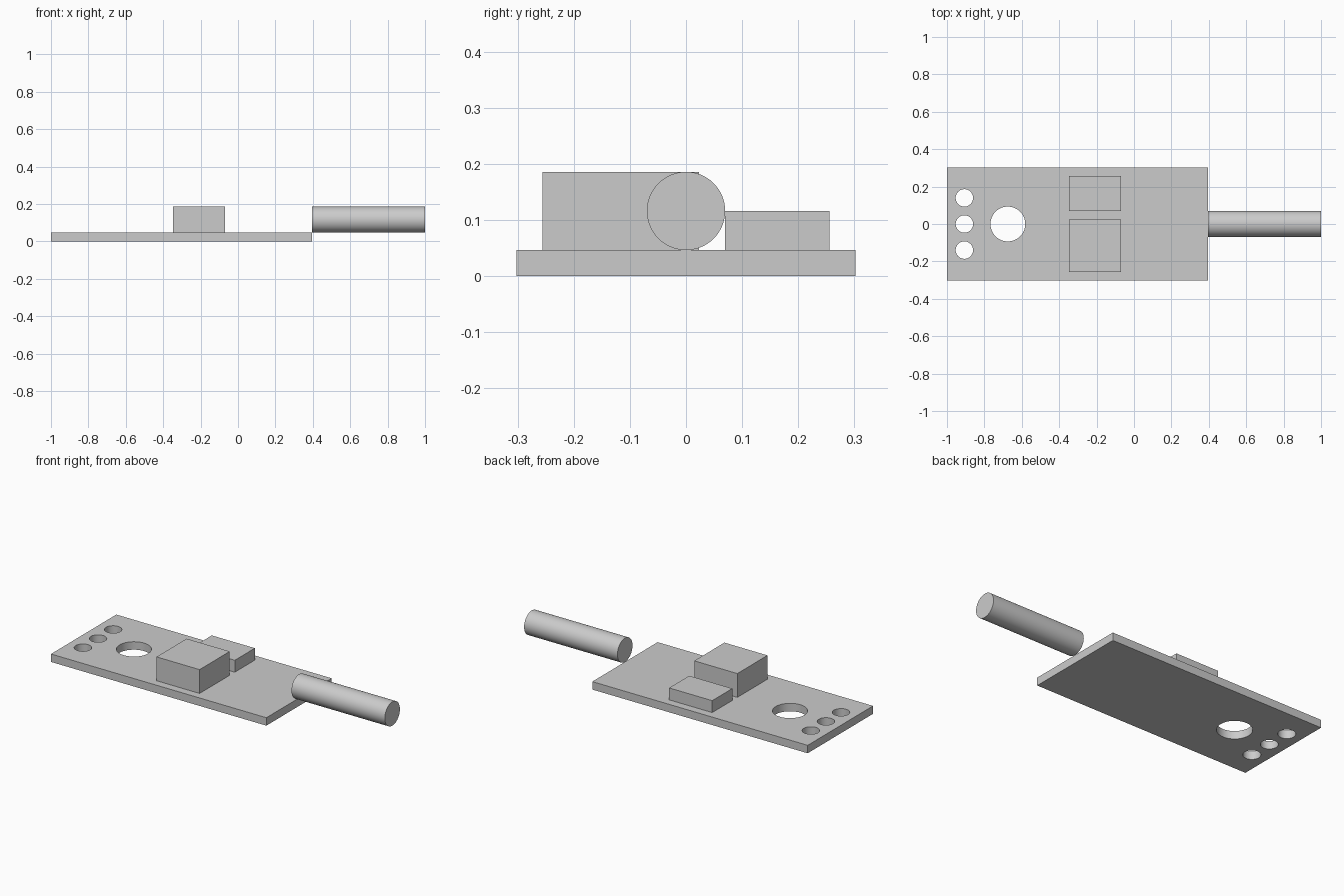
import bpy
import math

if "Cube" in bpy.data.objects:
    bpy.data.objects.remove(bpy.data.objects["Cube"])

U = 2 / 43  # design unit: the whole model is 43 units long


def box(name, x0, x1, y0, y1, z0, z1):
    """Box from its limits in design units, x measured from the left end."""
    bpy.ops.mesh.primitive_cube_add(
        size=1, location=((x0 + x1) / 2 * U - 1, (y0 + y1) / 2 * U, (z0 + z1) / 2 * U))
    ob = bpy.context.object
    ob.name = name
    ob.scale = ((x1 - x0) * U, (y1 - y0) * U, (z1 - z0) * U)
    bpy.ops.object.transform_apply(location=False, rotation=False, scale=True)
    return ob


def cylinder(name, radius, length, x, y, z, rotation=(0, 0, 0)):
    bpy.ops.mesh.primitive_cylinder_add(
        vertices=64, radius=radius * U, depth=length * U,
        location=(x * U - 1, y * U, z * U), rotation=rotation)
    ob = bpy.context.object
    ob.name = name
    bpy.ops.object.shade_smooth_by_angle(angle=math.radians(30))
    return ob


# Base plate
plate = box("base_plate", 0, 30, -6.5, 6.5, 0, 1)

# One large hole and a row of three small ones through the plate
for x, y, r in [(7, 0, 2), (2, -3, 1), (2, 0, 1), (2, 3, 1)]:
    cutter = cylinder("hole_cutter", r, 4, x, y, 0.5)
    cutter.hide_render = True
    bpy.context.view_layer.objects.active = plate
    mod = plate.modifiers.new("hole", 'BOOLEAN')
    mod.operation = 'DIFFERENCE'
    mod.solver = 'EXACT'
    mod.object = cutter
    bpy.ops.object.modifier_apply(modifier=mod.name)
    bpy.data.objects.remove(cutter)

bpy.ops.object.select_all(action='DESELECT')
plate.select_set(True)
bpy.context.view_layer.objects.active = plate
bpy.ops.object.shade_smooth_by_angle(angle=math.radians(30))

# Blocks standing on the plate
box("tall_block", 14, 20, -5.5, 0.5, 1, 4)
box("low_block", 14, 20, 1.5, 5.5, 1, 2.5)

# Round rod reaching out from the plate's end
cylinder("rod", 1.5, 13, 36.5, 0, 2.5, (0, math.pi / 2, 0))
